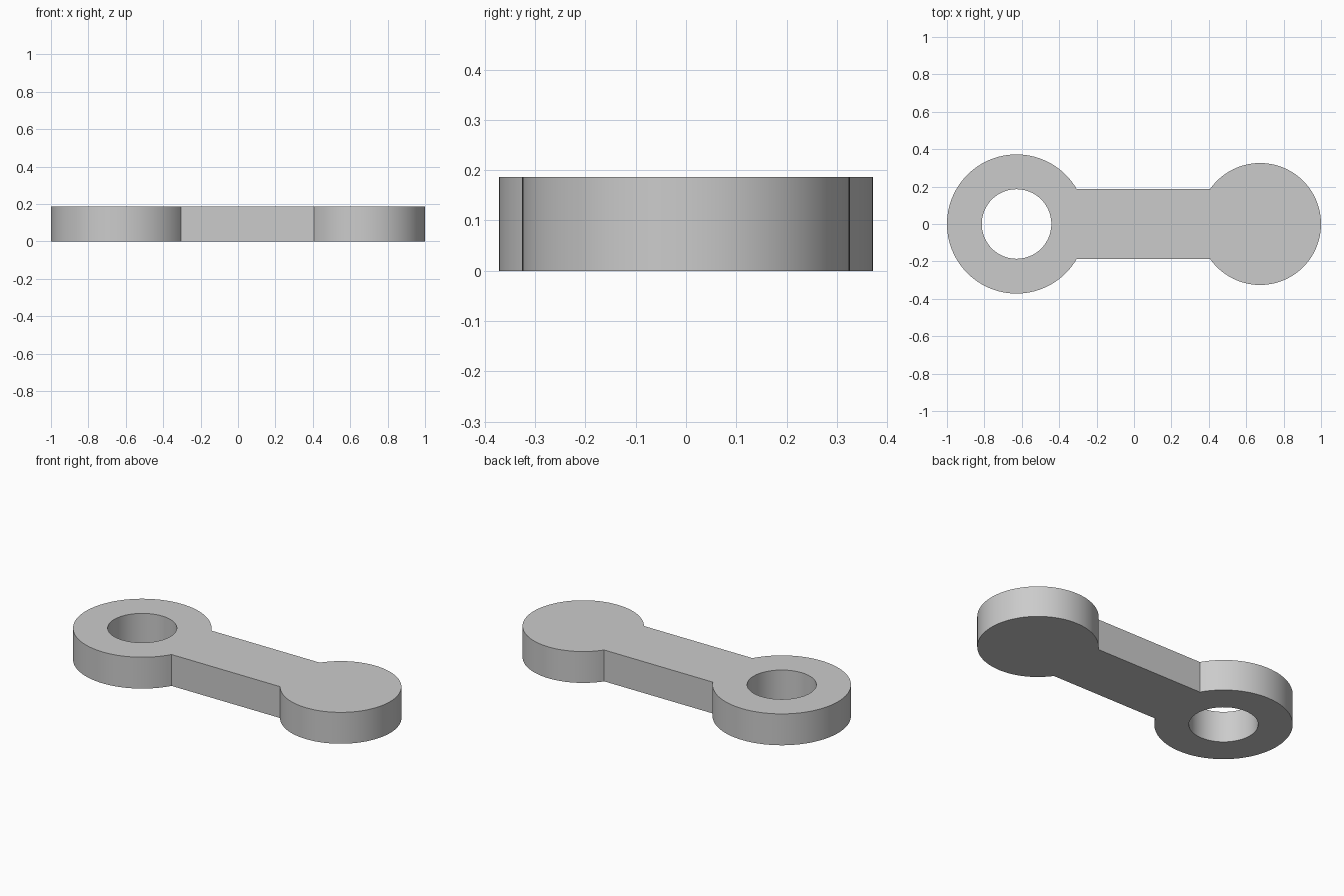
import bpy
import bmesh
from math import asin, cos, sin, pi, radians

cube = bpy.data.objects.get("Cube")
if cube:
    bpy.data.objects.remove(cube, do_unlink=True)

HEIGHT = 0.186
BAR_HALF = 0.186
RING_R, HOLE_R, DISC_R = 0.372, 0.186, 0.326
RING_X = RING_R - 1
DISC_X = 1 - DISC_R


def arc(cx, r, start, end, steps):
    """Points along an arc centred on the x axis, both ends included."""
    angles = [start + (end - start) * i / steps for i in range(steps + 1)]
    return [(cx + r * cos(a), r * sin(a), 0) for a in angles]


def add_loop(bm, points):
    verts = [bm.verts.new(p) for p in points]
    return [bm.edges.new((v, verts[i - 1])) for i, v in enumerate(verts)]


# Outline: ring end and disc end joined by the straight bar
ring_a = asin(BAR_HALF / RING_R)
disc_a = asin(BAR_HALF / DISC_R)
outline = arc(RING_X, RING_R, ring_a, 2 * pi - ring_a, 80)
outline += arc(DISC_X, DISC_R, disc_a - pi, pi - disc_a, 80)
hole = arc(RING_X, HOLE_R, 0, 2 * pi, 96)[:-1]

# Fill around the hole and raise to full thickness
bm = bmesh.new()
edges = add_loop(bm, outline) + add_loop(bm, hole)
bmesh.ops.triangle_fill(bm, use_beauty=True, use_dissolve=False, edges=edges)
top = bmesh.ops.extrude_face_region(bm, geom=bm.faces[:], use_keep_orig=True)
bmesh.ops.translate(bm, vec=(0, 0, HEIGHT),
                    verts=[g for g in top["geom"] if isinstance(g, bmesh.types.BMVert)])
bmesh.ops.recalc_face_normals(bm, faces=bm.faces[:])

mesh = bpy.data.meshes.new("link_arm")
bm.to_mesh(mesh)
bm.free()
link = bpy.data.objects.new("link_arm", mesh)
bpy.context.collection.objects.link(link)

# Plain grey material
grey = bpy.data.materials.new("light_grey")
grey.use_nodes = True
grey.diffuse_color = (0.6, 0.6, 0.6, 1)
grey.node_tree.nodes["Principled BSDF"].inputs["Base Color"].default_value = grey.diffuse_color
mesh.materials.append(grey)

# Smooth round walls with sharp rims and corners
bpy.ops.object.select_all(action="DESELECT")
link.select_set(True)
bpy.context.view_layer.objects.active = link
bpy.ops.object.shade_smooth_by_angle(angle=radians(30))
